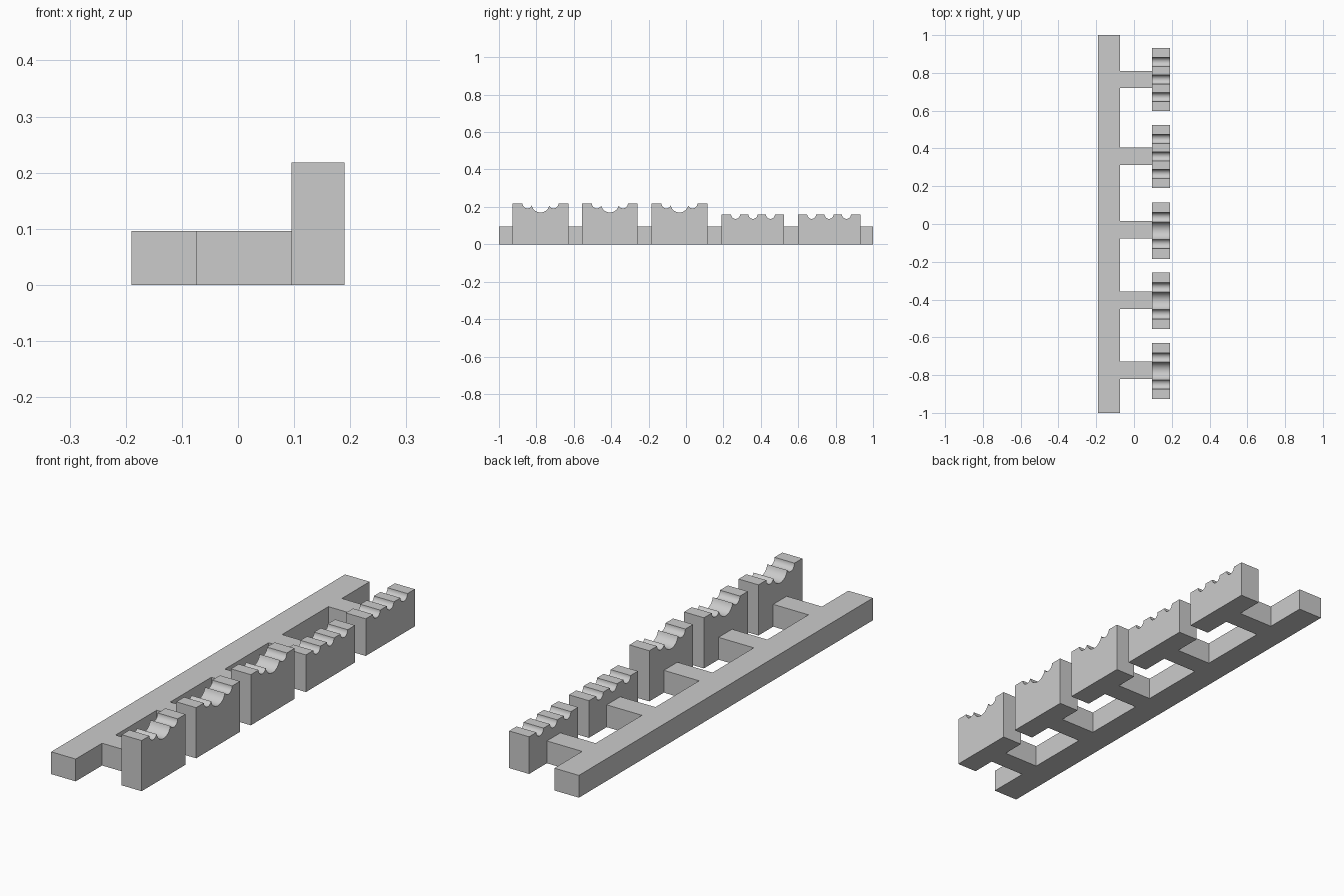
import bpy, bmesh, math

old = bpy.data.objects.get("Cube")
if old:
    bpy.data.objects.remove(old, do_unlink=True)

grey = bpy.data.materials.new("plain_grey")
grey.use_nodes = True
grey.diffuse_color = (0.6, 0.6, 0.6, 1)
grey.node_tree.nodes["Principled BSDF"].inputs["Base Color"].default_value = (0.6, 0.6, 0.6, 1)

RAIL_LEFT, RAIL_RIGHT, BLOCK_LEFT, BLOCK_RIGHT = -0.19, -0.073, 0.095, 0.19
BASE_HEIGHT = 0.096


def extrude_profile(name, profile, x0, x1):
    """Extrude a closed (y, z) profile along x."""
    bm = bmesh.new()
    cap = bm.faces.new([bm.verts.new((x0, y, z)) for y, z in profile])
    result = bmesh.ops.extrude_face_region(bm, geom=[cap])
    moved = [v for v in result["geom"] if isinstance(v, bmesh.types.BMVert)]
    bmesh.ops.translate(bm, verts=moved, vec=(x1 - x0, 0, 0))
    bmesh.ops.recalc_face_normals(bm, faces=bm.faces)
    mesh = bpy.data.meshes.new(name)
    bm.to_mesh(mesh)
    bm.free()
    mesh.materials.append(grey)
    obj = bpy.data.objects.new(name, mesh)
    bpy.context.collection.objects.link(obj)
    return obj


def box(name, x0, x1, y0, y1, height):
    return extrude_profile(name, [(y0, 0), (y1, 0), (y1, height), (y0, height)], x0, x1)


def grooved_block(name, y0, y1, height, grooves):
    """Block with round grooves: (offset, radius, start angle, end angle from down)."""
    mid = (y0 + y1) / 2
    profile = [(y1, 0), (y0, 0), (y0, height)]
    for offset, radius, start, end in grooves:
        for i in range(17):
            a = math.radians(start + (end - start) * i / 16)
            p = (mid + offset + radius * math.sin(a), height - radius * math.cos(a))
            if math.dist(p, profile[-1]) > 0.001:
                profile.append(p)
    profile.append((y1, height))
    obj = extrude_profile(name, profile, BLOCK_LEFT, BLOCK_RIGHT)
    bpy.ops.object.select_all(action="DESELECT")
    obj.select_set(True)
    bpy.context.view_layer.objects.active = obj
    bpy.ops.object.shade_smooth_by_angle(angle=math.radians(30))


# Long rail
box("rail", RAIL_LEFT, RAIL_RIGHT, -1, 1, BASE_HEIGHT)

# Connecting arms
for i, y in enumerate((-0.775, -0.403, -0.031, 0.358, 0.765)):
    box(f"arm_{i + 1}", RAIL_RIGHT, BLOCK_LEFT, y - 0.046, y + 0.046, BASE_HEIGHT)

# Tall blocks: one wide groove between two narrow ones
wide = [(-0.07, 0.026, -90, 64), (0, 0.048, -76, 76), (0.07, 0.026, -64, 90)]
for i, y in enumerate((-0.778, -0.407, -0.035)):
    grooved_block(f"tall_block_{i + 1}", y - 0.149, y + 0.149, 0.218, wide)

# Short blocks: three equal grooves
even = [(s * 0.093, 0.024, -90, 90) for s in (-1, 0, 1)]
for i, y in enumerate((0.358, 0.765)):
    grooved_block(f"short_block_{i + 1}", y - 0.167, y + 0.167, 0.16, even)
